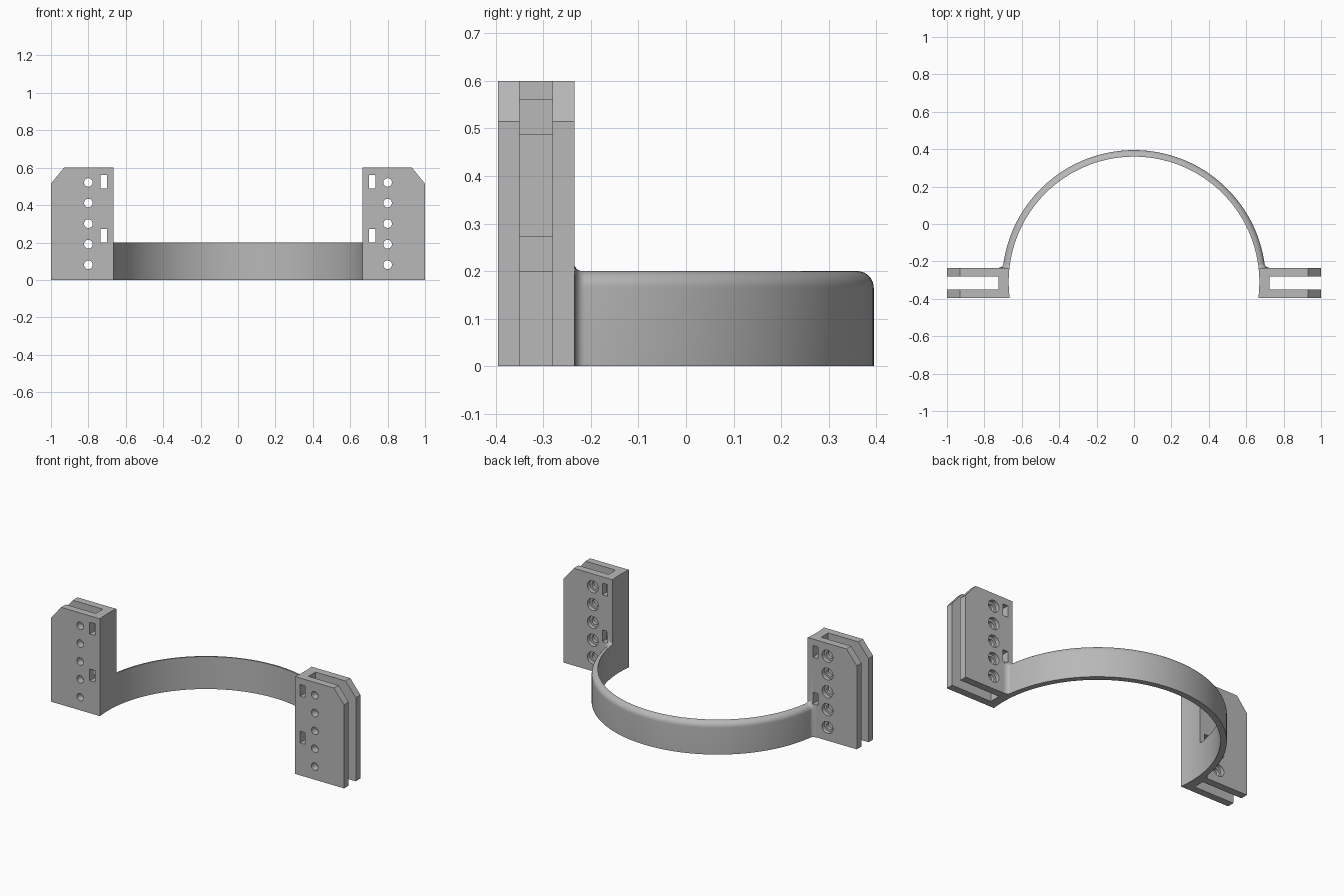
import bpy, bmesh, math
from mathutils import Matrix, Vector

cube = bpy.data.objects.get("Cube")
if cube:
    bpy.data.objects.remove(cube, do_unlink=True)

# One plain grey material
grey = bpy.data.materials.new("plain grey")
grey.use_nodes = True
colour = (0.48, 0.48, 0.48, 1)
grey.diffuse_color = colour
grey.node_tree.nodes["Principled BSDF"].inputs["Base Color"].default_value = colour

CENTRE_Y = -0.31                 # axis of the half ring
INNER, WALL, BAND_H = 0.67, 0.035, 0.2
FRONT, BACK = -0.395, -0.235     # block faces
FILLET = 0.022


def finish(name, bm):
    bmesh.ops.recalc_face_normals(bm, faces=bm.faces)
    mesh = bpy.data.meshes.new(name)
    bm.to_mesh(mesh)
    bm.free()
    mesh.materials.append(grey)
    obj = bpy.data.objects.new(name, mesh)
    bpy.context.collection.objects.link(obj)
    return obj


def prism(name, outline, y0, y1):
    """Extrude an x-z outline along y."""
    bm = bmesh.new()
    face = bm.faces.new([bm.verts.new((x, y0, z)) for x, z in outline])
    ext = bmesh.ops.extrude_face_region(bm, geom=[face])["geom"]
    bmesh.ops.translate(bm, vec=(0, y1 - y0, 0),
                        verts=[v for v in ext if isinstance(v, bmesh.types.BMVert)])
    return finish(name, bm)


def box(name, x0, x1, y0, y1, z0, z1):
    return prism(name, [(x0, z0), (x1, z0), (x1, z1), (x0, z1)], y0, y1)


def cylinder(name, radius, depth, centre, along_y=True, sides=32):
    bm = bmesh.new()
    turn = Matrix.Rotation(math.pi / 2, 4, "X") if along_y else Matrix()
    bmesh.ops.create_cone(bm, cap_ends=True, segments=sides, radius1=radius,
                          radius2=radius, depth=depth,
                          matrix=Matrix.Translation(Vector(centre)) @ turn)
    return finish(name, bm)


def combine(target, other, operation):
    """Apply a boolean and discard the helper."""
    mod = target.modifiers.new("boolean", "BOOLEAN")
    mod.operation, mod.solver, mod.object = operation, "EXACT", other
    bpy.context.view_layer.objects.active = target
    bpy.ops.object.modifier_apply(modifier=mod.name)
    bpy.data.objects.remove(other, do_unlink=True)


def band():
    """Half ring with a rounded upper outer edge, flaring into the blocks."""
    near = [3, 5] + [6 + 0.3 * i for i in range(9)]
    arc = [9 + 2.7 * i for i in range(61)]
    angles = near + arc + [180 - a for a in reversed(near)]
    bm = bmesh.new()
    rings = []
    for a in map(math.radians, angles):
        outer = INNER + WALL
        gap = max(0, CENTRE_Y + outer * math.sin(a) - BACK)
        reach = max(0, FILLET - gap)
        flare = FILLET - math.sqrt(FILLET ** 2 - reach ** 2)
        outer += flare
        top = BAND_H + flare
        section = [(INNER - 0.02, 0), (outer, 0)]
        for i in range(9):
            t = math.pi / 2 * i / 8
            section.append((outer - WALL + WALL * math.cos(t),
                            top - WALL + WALL * math.sin(t)))
        section.append((INNER - 0.02, top))
        rings.append([bm.verts.new((r * math.cos(a), CENTRE_Y + r * math.sin(a), z))
                      for r, z in section])
    n = len(rings[0])
    for p, q in zip(rings, rings[1:]):
        for i in range(n):
            j = (i + 1) % n
            bm.faces.new((p[i], p[j], q[j], q[i]))
    bm.faces.new(rings[0])
    bm.faces.new(rings[-1])
    return finish("half_ring_clamp", bm)


clamp = band()

# Flange blocks with a bevelled outer top corner
for s in (-1, 1):
    outline = [(0.64, 0), (1, 0), (1, 0.515), (0.93, 0.6), (0.64, 0.6)]
    combine(clamp, prism("flange_block", [(s * x, z) for x, z in outline], FRONT, BACK), "UNION")

# Round inner bore through ring and blocks
combine(clamp, cylinder("bore", INNER, 2, (0, CENTRE_Y, 0.3), False, 192), "DIFFERENCE")

for s in (-1, 1):
    # Slot between the two plates
    combine(clamp, box("slot", s * 0.725, s * 1.1, -0.35, -0.281, -0.1, 0.7), "DIFFERENCE")
    # Rectangular strap windows
    for z in (0.2, 0.488):
        combine(clamp, box("window", s * 0.7, s * 0.735, -0.45, -0.19, z, z + 0.072), "DIFFERENCE")
    # Bolt holes, counterbored from the back
    for i in range(5):
        z = 0.081 + 0.11 * i
        combine(clamp, cylinder("bolt_hole", 0.023, 0.4, (s * 0.8, -0.31, z)), "DIFFERENCE")
        combine(clamp, cylinder("counterbore", 0.037, 0.05, (s * 0.8, BACK, z)), "DIFFERENCE")

# Smooth curved walls, crisp edges
bpy.ops.object.select_all(action="DESELECT")
clamp.select_set(True)
bpy.context.view_layer.objects.active = clamp
bpy.ops.object.shade_smooth_by_angle(angle=math.radians(30))
